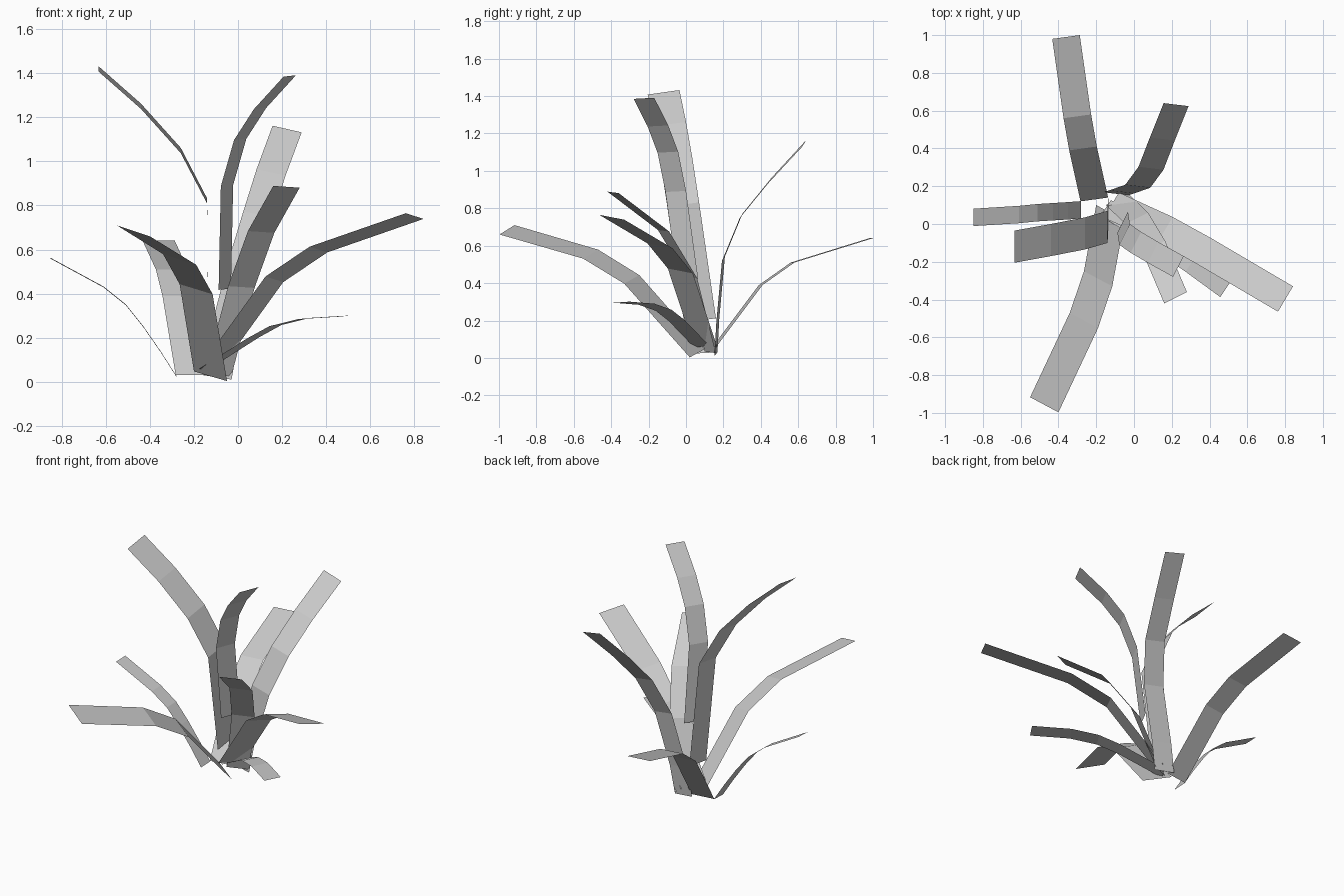
import bpy
import bmesh
from mathutils import Vector


def blade(name, path, half_base, half_tip=None):
    """Flat leaf strip: centre path swept with a half-width vector."""
    half_base = Vector(half_base)
    half_tip = Vector(half_tip) if half_tip else half_base
    bm = bmesh.new()
    previous = None
    for i, point in enumerate(path):
        half = half_base.lerp(half_tip, i / (len(path) - 1))
        row = [bm.verts.new(Vector(point) - half), bm.verts.new(Vector(point) + half)]
        if previous:
            bm.faces.new((previous[0], previous[1], row[1], row[0]))
        previous = row
    mesh = bpy.data.meshes.new(name)
    bm.to_mesh(mesh)
    bm.free()
    obj = bpy.data.objects.new(name, mesh)
    bpy.context.collection.objects.link(obj)
    return obj


# Leaves arching to the back
blade("leaf_back_left",
      [(-.21, .13, .03), (-.27, .40, .39), (-.30, .57, .51), (-.36, .99, .64)],
      (.073, .01, 0))
blade("leaf_back_right",
      [(-.095, .16, .02), (-.065, .17, .2), (.02, .20, .53), (.09, .295, .76),
       (.15, .45, .95), (.223, .632, 1.147)],
      (.066, -.008, -.01), (.066, -.008, -.015))

# Leaves arching to the left
blade("leaf_left_low",
      [(-.28, .075, .025), (-.35, .07, .135), (-.43, .065, .25), (-.51, .06, .35),
       (-.61, .05, .43), (-.85, .035, .56)],
      (0, .046, .002))
blade("leaf_left_tall",
      [(-.135, .075, .2), (-.14, -.015, .82), (-.26, -.05, 1.05), (-.44, -.085, 1.25),
       (-.633, -.12, 1.42)],
      (0, .085, .012))

# Leaf arching to the front
blade("leaf_front_left",
      [(-.125, .06, .025), (-.19, -.29, .42), (-.265, -.51, .555), (-.475, -.957, .685)],
      (.075, -.04, -.022), (.075, -.04, -.025))

# Leaves arching to the front right
blade("leaf_right_long",
      [(-.12, .1, .07), (.165, -.03, .465), (.365, -.14, .60), (.802, -.397, .752)],
      (.04, .067, -.013))
blade("leaf_right_low",
      [(-.15, .085, .06), (.07, -.05, .2), (.17, -.12, .255), (.30, -.21, .287),
       (.485, -.345, .298)],
      (.028, .042, .003))
blade("leaf_right_middle",
      [(-.09, .13, .03), (.015, .03, .43), (.105, -.12, .68), (.22, -.39, .885)],
      (.06, .03, -.004))
blade("leaf_right_tall",
      [(-.06, .01, .42), (-.05, -.055, .89), (.01, -.097, 1.1), (.10, -.15, 1.24),
       (.235, -.225, 1.388)],
      (.028, .055, .003))
